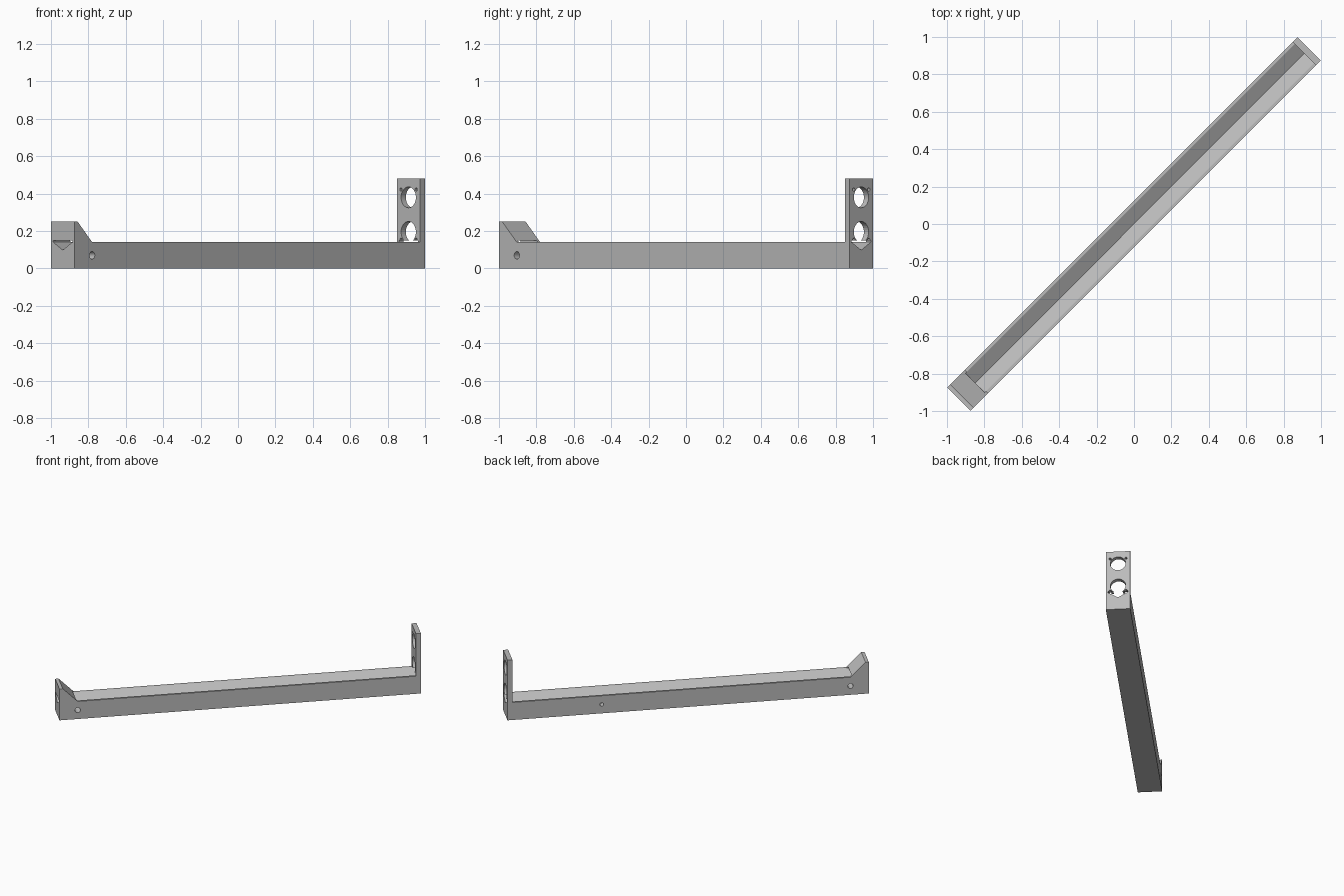
import bpy, bmesh, math
from mathutils import Matrix, Vector

if "Cube" in bpy.data.objects:
    bpy.data.objects.remove(bpy.data.objects["Cube"])

L, W = 1.325, 0.0885            # half length, half width of the rail
TURN = Matrix.Rotation(math.radians(45), 4, 'Z')

grey = bpy.data.materials.new("plain grey")
grey.diffuse_color = (0.5, 0.5, 0.5, 1)
grey.use_nodes = True
grey.node_tree.nodes["Principled BSDF"].inputs["Base Color"].default_value = grey.diffuse_color


def prism(name, base, sweep):
    """Extrude a flat outline along a vector, then turn it onto the diagonal."""
    bm = bmesh.new()
    face = bm.faces.new([bm.verts.new(p) for p in base])
    ext = bmesh.ops.extrude_face_region(bm, geom=[face])
    moved = [g for g in ext["geom"] if isinstance(g, bmesh.types.BMVert)]
    bmesh.ops.translate(bm, verts=moved, vec=Vector(sweep))
    bmesh.ops.recalc_face_normals(bm, faces=bm.faces)
    bm.transform(TURN)
    me = bpy.data.meshes.new(name)
    bm.to_mesh(me)
    bm.free()
    me.materials.append(grey)
    ob = bpy.data.objects.new(name, me)
    bpy.context.collection.objects.link(ob)
    return ob


def ring(r, n=32):
    return [(r * math.cos(2 * math.pi * i / n), r * math.sin(2 * math.pi * i / n)) for i in range(n)]


def cut(target, cutter):
    cutter.hide_render = True
    cutter.hide_viewport = True
    mod = target.modifiers.new(cutter.name, 'BOOLEAN')
    mod.operation, mod.solver, mod.object = 'DIFFERENCE', 'EXACT', cutter


# rail with sloped stop at one end and upright plate at the other
side = [(-L, 0), (L, 0), (L, 0.48), (L - 0.036, 0.48), (L - 0.036, 0.14),
        (-L + 0.134, 0.14), (-L + 0.024, 0.25), (-L, 0.25)]
rail = prism("rail", [(u, -W, z) for u, z in side], (0, 2 * W, 0))

# V groove along the whole rail
vee = [(0, 0.098), (0.072, 0.14), (0.072, 0.15), (-0.072, 0.15), (-0.072, 0.14)]
cut(rail, prism("groove_cutter", [(-L - 0.1, v, z) for v, z in vee], (2 * L + 0.2, 0, 0)))

# two large holes in the upright plate, each with a pair of small pin holes
for i, (zc, zp) in enumerate([(0.38, 0.422), (0.195, 0.153)]):
    cut(rail, prism(f"plate_hole_cutter_{i}", [(L - 0.06, a, zc + b) for a, b in ring(0.056)], (0.12, 0, 0)))
    for s in (-1, 1):
        cut(rail, prism(f"pin_hole_cutter_{i}_{s}",
                        [(L - 0.06, s * 0.057 + a, zp + b) for a, b in ring(0.009, 12)], (0.12, 0, 0)))

# cross hole near the stop, and a blind hole in the back side
cut(rail, prism("cross_hole_cutter", [(-1.191 + a, -0.2, 0.07 + b) for a, b in ring(0.02, 24)], (0, 0.4, 0)))
cut(rail, prism("blind_hole_cutter", [(0.633 + a, 0.04, 0.07 + b) for a, b in ring(0.014, 16)], (0, 0.1, 0)))
